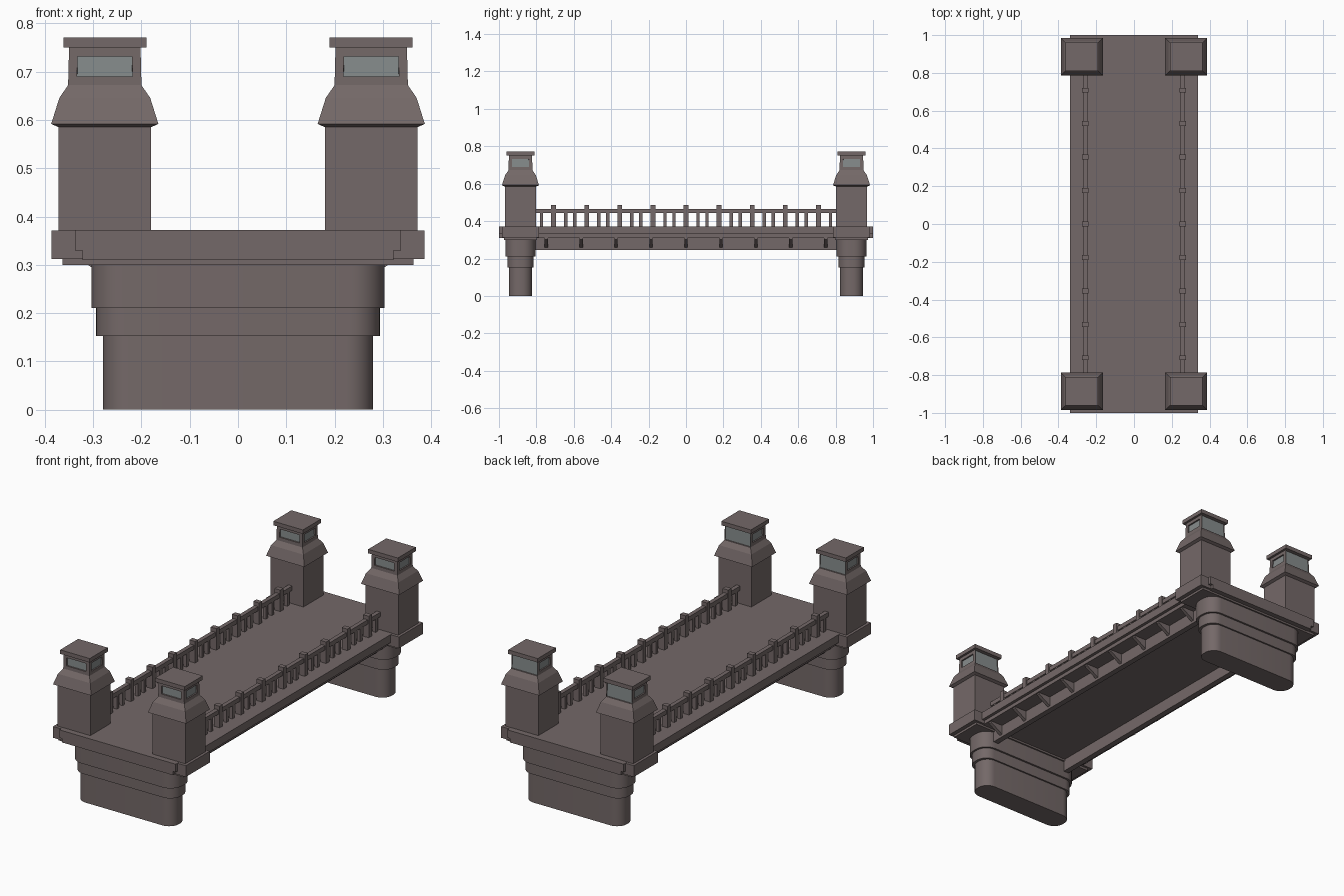
import bpy, bmesh, math

if "Cube" in bpy.data.objects:
    bpy.data.objects.remove(bpy.data.objects["Cube"])

def mat(name, c):
    m = bpy.data.materials.new(name)
    m.diffuse_color = (*c, 1)
    m.use_nodes = True
    m.node_tree.nodes["Principled BSDF"].inputs["Base Color"].default_value = m.diffuse_color
    return m

STONE = mat("stone", (0.175, 0.140, 0.138))
GLASS = mat("window_glass", (0.24, 0.26, 0.26))

def finish(name, bm, smooth=False):
    bmesh.ops.recalc_face_normals(bm, faces=bm.faces)
    me = bpy.data.meshes.new(name)
    bm.to_mesh(me)
    bm.free()
    me.materials.append(STONE)
    me.materials.append(GLASS)
    ob = bpy.data.objects.new(name, me)
    bpy.context.collection.objects.link(ob)
    if smooth:
        bpy.ops.object.select_all(action='DESELECT')
        ob.select_set(True)
        bpy.context.view_layer.objects.active = ob
        bpy.ops.object.shade_smooth_by_angle(angle=math.radians(30))
    return ob

def outline(hx, hy, r=0, n=8):
    if r == 0:
        return [(hx, hy), (-hx, hy), (-hx, -hy), (hx, -hy)]
    pts = []
    for q, (sx, sy) in enumerate([(1, 1), (-1, 1), (-1, -1), (1, -1)]):
        for i in range(n + 1):
            a = math.pi / 2 * (q + i / n)
            pts.append((sx * (hx - r) + r * math.cos(a), sy * (hy - r) + r * math.sin(a)))
    return pts

def loft(bm, levels, cx=0, cy=0):
    """Stack of (z, half_x, half_y, corner_radius) sections; returns side faces."""
    rings = [[bm.verts.new((cx + x, cy + y, z)) for x, y in outline(hx, hy, r)]
             for z, hx, hy, r in levels]
    sides = []
    for a, b in zip(rings, rings[1:]):
        for i in range(len(a)):
            j = (i + 1) % len(a)
            sides.append(bm.faces.new((a[i], a[j], b[j], b[i])))
    bm.faces.new(rings[0][::-1])
    bm.faces.new(rings[-1])
    return sides

def box(bm, x0, x1, y0, y1, z0, z1):
    loft(bm, [(z, abs(x1 - x0) / 2, (y1 - y0) / 2, 0) for z in (z0, z1)],
         (x0 + x1) / 2, (y0 + y1) / 2)

def extrude_y(bm, profile, y0, y1):
    a, b = [[bm.verts.new((x, y, z)) for x, z in profile] for y in (y0, y1)]
    for i in range(len(a)):
        j = (i + 1) % len(a)
        bm.faces.new((a[i], a[j], b[j], b[i]))
    bm.faces.new(a[::-1])
    bm.faces.new(b)

PIER_Y = 0.885

# deck with stepped edges
bm = bmesh.new()
extrude_y(bm, [(-.338, .372), (-.338, .33), (-.322, .33), (-.322, .31),
               (.322, .31), (.322, .33), (.338, .33), (.338, .372)], -1, 1)
finish("deck", bm)

for s, end in ((-1, "front"), (1, "back")):
    cy = s * PIER_Y
    # stepped round-cornered pier
    bm = bmesh.new()
    loft(bm, [(0, .28, .062, .056), (.152, .28, .062, .056),
              (.152, .294, .07, .062), (.21, .294, .07, .062),
              (.21, .304, .08, .068), (.302, .304, .08, .068)], 0, cy)
    finish(end + "_pier", bm, True)
    # pier capping slab
    bm = bmesh.new()
    box(bm, -.364, .364, cy - .088, cy + .088, .30, .312)
    box(bm, -.386, .386, cy - .1, cy + .1, .312, .3715)
    finish(end + "_pier_slab", bm)

    for t, side in ((-1, "left"), (1, "right")):
        cx = t * .276
        # tower shaft, flared cornice and lantern with recessed windows
        bm = bmesh.new()
        sides = loft(bm, [(z, h, h - .012, 0) for z, h in
                          [(.365, .096), (.585, .096), (.592, .111), (.646, .094),
                           (.672, .076), (.75, .074)]], cx, cy)
        for f in sides[-4:]:
            bmesh.ops.inset_region(bm, faces=[f], thickness=.018, use_even_offset=True)
            bmesh.ops.inset_region(bm, faces=[f], thickness=.0005, depth=-.007)
            f.material_index = 1
        finish(f"{end}_{side}_tower", bm)
        # tower roof
        bm = bmesh.new()
        box(bm, cx - .086, cx + .086, cy - .075, cy + .075, .75, .771)
        finish(f"{end}_{side}_tower_roof", bm)

for t, side in ((-1, "left"), (1, "right")):
    # girder under the deck edge
    bm = bmesh.new()
    box(bm, *sorted((t * .215, t * .245)), -.83, .83, .245, .312)
    finish(side + "_girder", bm)
    # triangular brackets
    bm = bmesh.new()
    for i in range(9):
        y = (i - 4) * .187
        extrude_y(bm, [(t * .24, .312), (t * .315, .312), (t * .315, .302), (t * .24, .256)],
                  y - .009, y + .009)
    finish(side + "_brackets", bm)
    # handrail
    bm = bmesh.new()
    box(bm, *sorted((t * .246, t * .268)), -.81, .81, .442, .465)
    finish(side + "_handrail", bm)
    # railing posts and paired balusters
    bm = bmesh.new()
    for i in range(9):
        y = (i - 4) * .177
        box(bm, *sorted((t * .241, t * .274)), y - .013, y + .013, .37, .485)
    finish(side + "_railing_posts", bm)
    bm = bmesh.new()
    for i in range(10):
        for d in (-.024, .024):
            y = (i - 4.5) * .177 + d
            if abs(y) < .8:
                box(bm, *sorted((t * .248, t * .266)), y - .009, y + .009, .37, .445)
    finish(side + "_balusters", bm)
